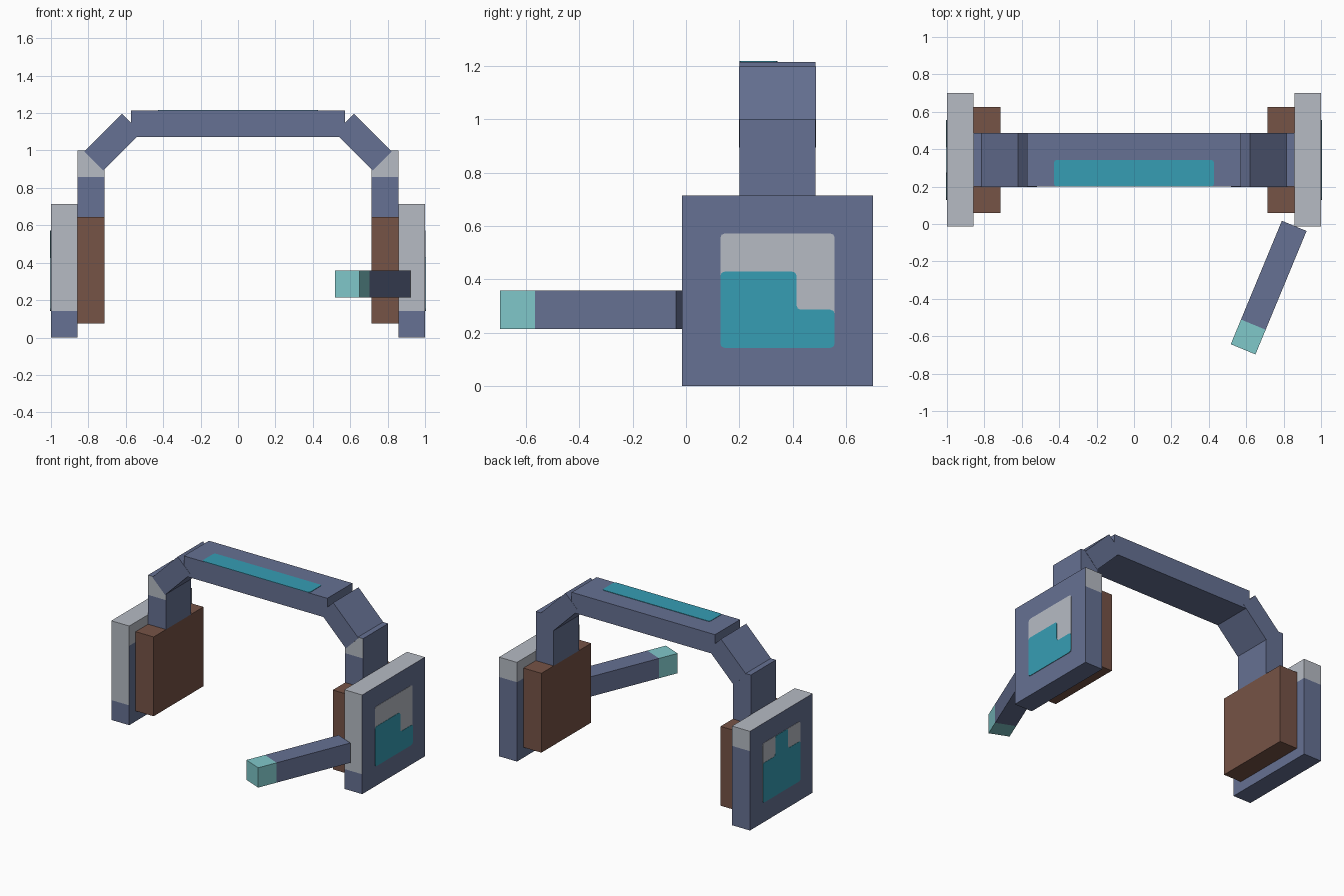
import bpy, bmesh, math
from mathutils import Matrix, Vector

cube = bpy.data.objects.get("Cube")
if cube:
    bpy.data.objects.remove(cube, do_unlink=True)

U = 1 / 7          # basic block size
MID_Y = 0.343      # depth centre of the headband and ear cups


def material(name, rgb):
    linear = [((c / 255 + 0.055) / 1.055) ** 2.4 for c in rgb] + [1.0]
    mat = bpy.data.materials.new(name)
    mat.use_nodes = True
    mat.diffuse_color = linear
    bsdf = next(n for n in mat.node_tree.nodes if n.type == 'BSDF_PRINCIPLED')
    bsdf.inputs["Base Color"].default_value = linear
    return mat


blue = material("slate blue", (102, 113, 147))
grey = material("light grey", (182, 187, 196))
brown = material("leather brown", (118, 83, 70))
teal = material("teal", (54, 157, 180))
aqua = material("pale aqua", (128, 200, 202))


def finish(name, bm, mats, matrix):
    mesh = bpy.data.meshes.new(name)
    bm.to_mesh(mesh)
    bm.free()
    for m in mats:
        mesh.materials.append(m)
    obj = bpy.data.objects.new(name, mesh)
    bpy.context.collection.objects.link(obj)
    obj.matrix_world = matrix
    return obj


def box(name, size, centre, mats, turn=Matrix(), cuts=(), rule=None):
    """Box with optional (axis, offset) cuts and a rule for second-colour faces."""
    bm = bmesh.new()
    bmesh.ops.create_cube(bm, size=1, matrix=Matrix.Diagonal((*size, 1)))
    for axis, offset in cuts:
        normal = Vector((0, 0, 0))
        normal[axis] = 1
        bmesh.ops.bisect_plane(bm, geom=bm.verts[:] + bm.edges[:] + bm.faces[:],
                               plane_co=normal * offset, plane_no=normal)
    bm.normal_update()
    if rule:
        for f in bm.faces:
            f.material_index = int(rule(f.normal, f.calc_center_median()))
    return finish(name, bm, mats, Matrix.Translation(centre) @ turn)


def plate(name, outline, mat, matrix, thick):
    """Thin plate with softened corners; outline is in block units."""
    bm = bmesh.new()
    face = bm.faces.new([bm.verts.new((u * U, v * U, 0)) for u, v in outline])
    bmesh.ops.bevel(bm, geom=bm.verts[:], offset=0.016, segments=2,
                    affect='VERTICES', profile=0.5)
    out = bmesh.ops.extrude_face_region(bm, geom=bm.faces[:])
    top = [g for g in out["geom"] if isinstance(g, bmesh.types.BMVert)]
    bmesh.ops.translate(bm, verts=top, vec=(0, 0, thick))
    bmesh.ops.recalc_face_normals(bm, faces=bm.faces[:])
    return finish(name, bm, [mat], matrix)


# Headband and its inlaid strip
box("headband", (8 * U, 2 * U, U), (0, MID_Y, 8 * U), [blue])
plate("headband_strip", [(-3, -1), (3, -1), (3, 0), (-3, 0)], teal,
      Matrix.Translation((0, MID_Y, 8.5 * U)), 0.003)

# Outer panel shapes, columns run front to back
square = [(0, 0), (3, 0), (3, 3), (0, 3)]
step = [(0, 0), (3, 0), (3, 1), (2, 1), (2, 2), (0, 2)]
stem = [(0, 0), (3, 0), (3, 2), (2, 2), (2, 3), (1, 3), (1, 2), (0, 2)]

for label, s, shape in (("left", 1, step), ("right", -1, stem)):
    # Ear cup: grey top cap, with the grey running further down the front edge
    def cup_rule(n, c):
        if n.x * s > 0.5:
            return False
        return c.z > (-1.5 * U if n.y < -0.5 else 1.5 * U)

    box(label + "_ear_cup", (U, 5 * U, 5 * U), (s * 6.5 * U, MID_Y, 2.5 * U),
        [blue, grey], cuts=[(2, -1.5 * U), (2, 1.5 * U)], rule=cup_rule)

    # Cushion
    box(label + "_cushion", (U, 4 * U - 0.004, 4 * U),
        (s * 5.5 * U, MID_Y, 2.52 * U), [brown])

    # Upright arm with a grey front block near the top
    box(label + "_arm", (U, 2 * U, 2.48 * U), (s * 5.5 * U, MID_Y, 5.76 * U),
        [blue, grey], cuts=[(2, 0.24 * U)],
        rule=lambda n, c: n.y < -0.5 and c.z > 0.24 * U)

    # Slanted joint between arm and headband
    box(label + "_joint", (2 * U, 2 * U + 0.003, U), (s * 0.67, MID_Y, 1.045),
        [blue], turn=Matrix.Rotation(s * math.pi / 4, 4, 'Y'))

    # Two-colour panel on the outside of the cup
    facing = Matrix(((0, 0, s, s * (1 - 0.001)), (1, 0, 0, MID_Y - 1.5 * U),
                     (0, 1, 0, U), (0, 0, 0, 1)))
    plate(label + "_panel", square, grey, facing, 0.003)
    plate(label + "_panel_inlay", shape, teal, facing, 0.005)

# Microphone boom with a pale tip
box("microphone", (U, 5 * U, U), (0.72, -0.34, 2 * U), [blue, aqua],
    turn=Matrix.Rotation(-math.pi / 8, 4, 'Z'), cuts=[(1, -1.5 * U)],
    rule=lambda n, c: c.y < -1.5 * U)
